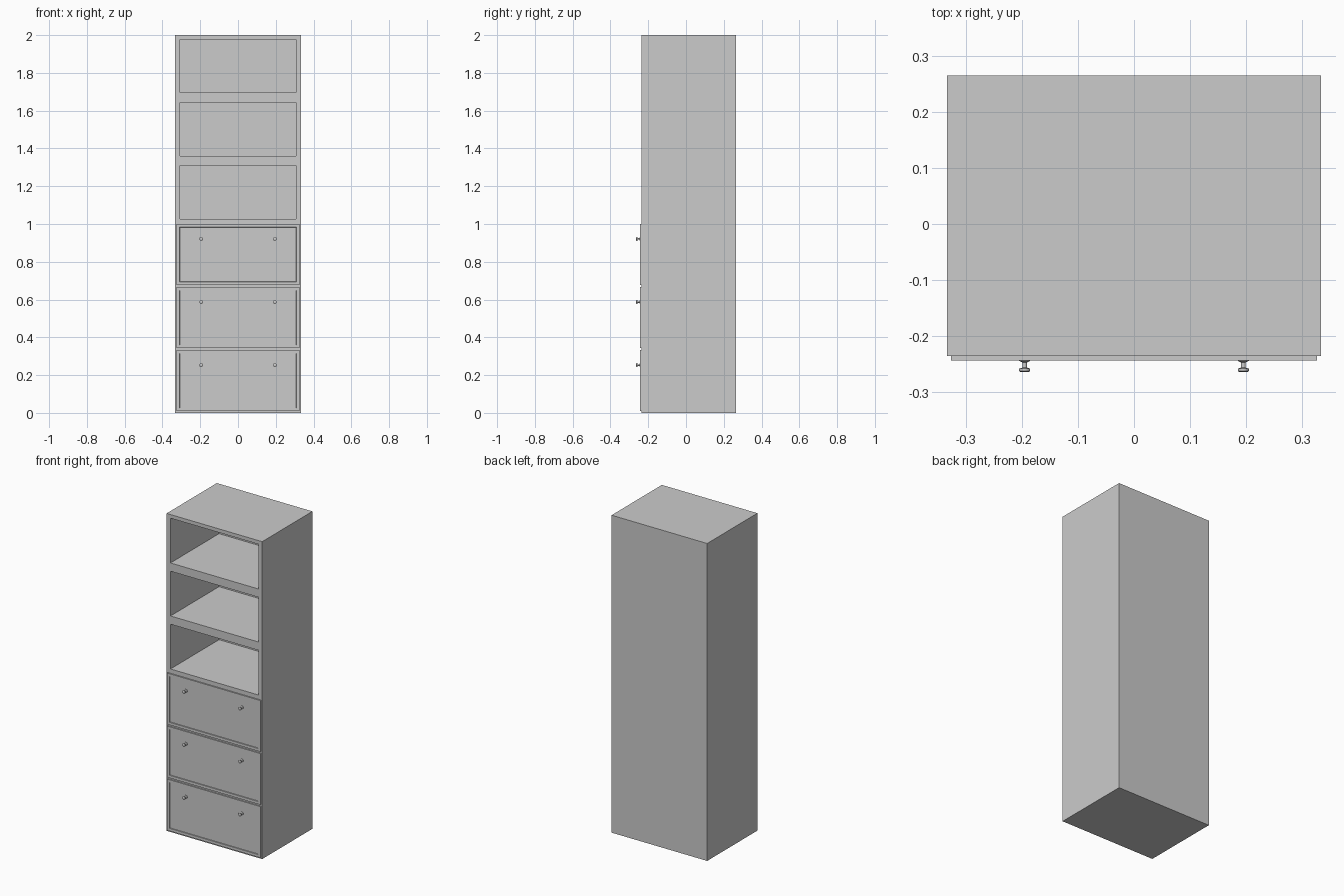
import bpy, bmesh
from math import pi, radians
from mathutils import Matrix

cube = bpy.data.objects.get("Cube")
if cube:
    bpy.data.objects.remove(cube, do_unlink=True)

HALF_W, FRONT, BACK, PITCH = 0.333, -0.235, 0.265, 0.334

grey = bpy.data.materials.new("cabinet grey")
grey.use_nodes = True
grey.diffuse_color = (0.6, 0.6, 0.6, 1)
grey.node_tree.nodes["Principled BSDF"].inputs["Base Color"].default_value = (0.6, 0.6, 0.6, 1)


def make_object(name, bm):
    bmesh.ops.recalc_face_normals(bm, faces=bm.faces)
    mesh = bpy.data.meshes.new(name)
    bm.to_mesh(mesh)
    bm.free()
    mesh.materials.append(grey)
    obj = bpy.data.objects.new(name, mesh)
    bpy.context.collection.objects.link(obj)
    return obj


def box_bmesh(x, y, z):
    bm = bmesh.new()
    bmesh.ops.create_cube(bm, size=1)
    for v in bm.verts:
        v.co = [lo + (c + 0.5) * (hi - lo) for c, (lo, hi) in zip(v.co, (x, y, z))]
    return bm


def drawer_front(name, bottom):
    # Slab with a shallow recessed panel
    bm = box_bmesh((-0.326, 0.326), (-0.243, FRONT), (bottom, bottom + 0.323))
    bmesh.ops.recalc_face_normals(bm, faces=bm.faces)
    face = min(bm.faces, key=lambda f: f.calc_center_median().y)
    bmesh.ops.inset_individual(bm, faces=[face], thickness=0.024)
    bmesh.ops.inset_individual(bm, faces=[face], thickness=0.001)
    bmesh.ops.translate(bm, verts=face.verts, vec=(0, 0.005, 0))
    return make_object(name, bm)


def knob(name, x, z):
    # Lathed profile of (radius, distance from the panel)
    profile = [(0, 0), (0.010, 0), (0.010, 0.005), (0.004, 0.008),
               (0.004, 0.017), (0.010, 0.019), (0.010, 0.023), (0.007, 0.025), (0, 0.025)]
    bm = bmesh.new()
    verts = [bm.verts.new((r, -d, 0)) for r, d in profile]
    edges = [bm.edges.new(pair) for pair in zip(verts, verts[1:])]
    bmesh.ops.spin(bm, geom=verts + edges, cent=(0, 0, 0), axis=(0, 1, 0),
                   angle=2 * pi, steps=16)
    bmesh.ops.remove_doubles(bm, verts=bm.verts, dist=0.0001)
    bmesh.ops.transform(bm, matrix=Matrix.Translation((x, -0.239, z)), verts=bm.verts)
    obj = make_object(name, bm)
    bpy.ops.object.select_all(action='DESELECT')
    obj.select_set(True)
    bpy.context.view_layer.objects.active = obj
    bpy.ops.object.shade_smooth_by_angle(angle=radians(35))


# Cabinet body with three open compartments
body = make_object("cabinet_body", box_bmesh((-HALF_W, HALF_W), (FRONT, BACK), (0, 2)))
for i in range(3):
    bottom = 1.027 + i * PITCH
    cutter = make_object("compartment_cutter", box_bmesh(
        (-0.306, 0.306), (FRONT - 0.1, 0.248), (bottom, bottom + 0.282)))
    cutter.hide_render = True
    cut = body.modifiers.new("compartment", 'BOOLEAN')
    cut.operation, cut.solver, cut.object = 'DIFFERENCE', 'EXACT', cutter
    bpy.context.view_layer.objects.active = body
    bpy.ops.object.modifier_apply(modifier=cut.name)
    bpy.data.objects.remove(cutter, do_unlink=True)

# Drawers, each with a pair of knobs
for i, level in enumerate(("lower", "middle", "upper")):
    drawer_front(f"{level}_drawer_front", 0.009 + i * PITCH)
    for side, sign in (("left", 1), ("right", -1)):
        knob(f"{level}_{side}_knob", sign * 0.195, 0.253 + i * PITCH)
